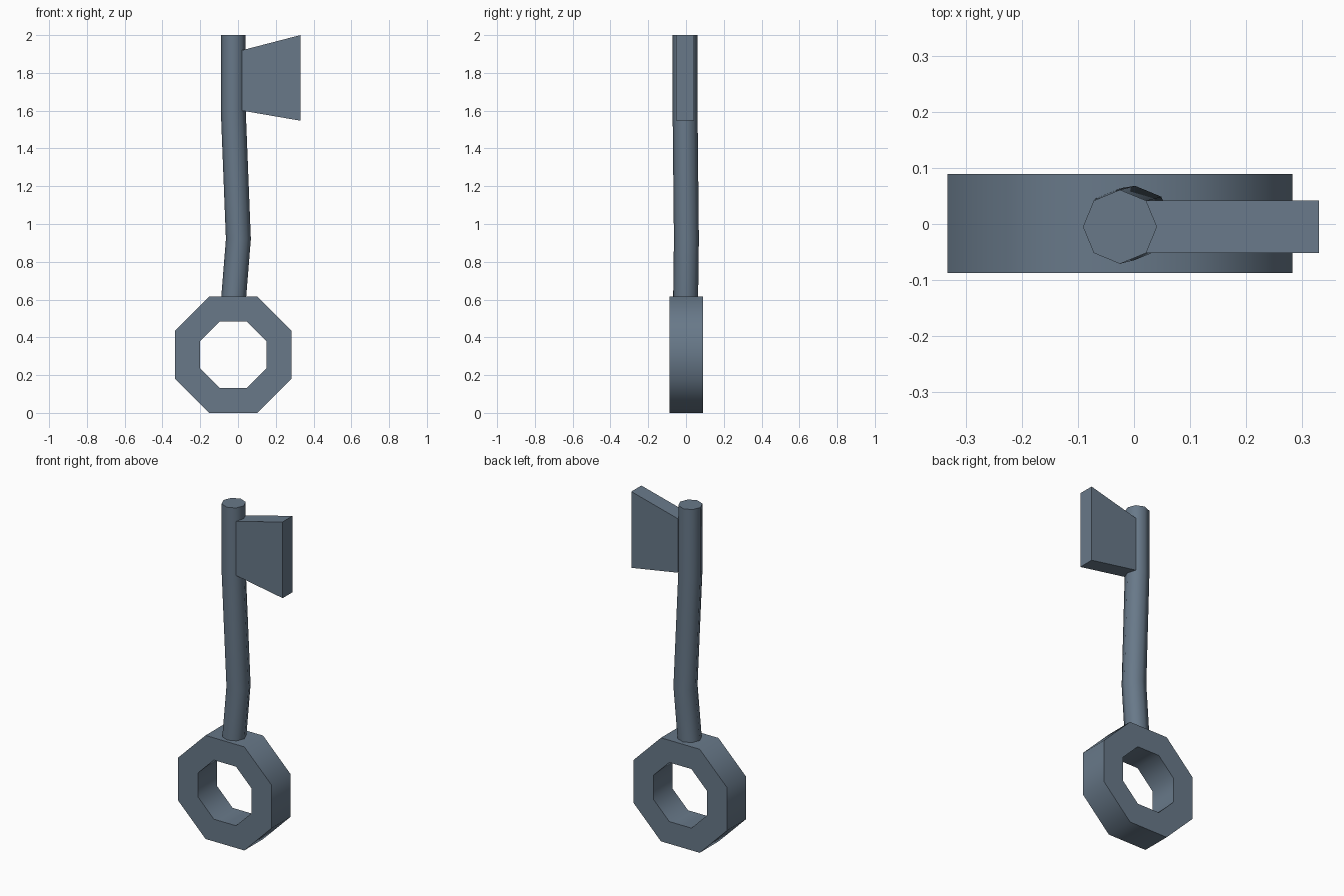
import bpy
from math import sin, cos, pi, radians

if "Cube" in bpy.data.objects:
    bpy.data.objects.remove(bpy.data.objects["Cube"])

SIDES = 8

# Dark blue-grey metal
metal = bpy.data.materials.new("dark_metal")
metal.diffuse_color = (0.138, 0.19, 0.25, 1)
metal.use_nodes = True
metal.node_tree.nodes["Principled BSDF"].inputs["Base Color"].default_value = metal.diffuse_color


def loft(name, rings, closed=False):
    """Skin a list of equal-length rings; closed joins last to first, else caps the ends."""
    n, m = len(rings[0]), len(rings)
    verts = [p for ring in rings for p in ring]
    faces = []
    for i in range(m if closed else m - 1):
        a, b = i * n, (i + 1) % m * n
        faces += [(a + j, a + (j + 1) % n, b + (j + 1) % n, b + j) for j in range(n)]
    if not closed:
        faces += [tuple(reversed(range(n))), tuple(range((m - 1) * n, m * n))]
    mesh = bpy.data.meshes.new(name)
    mesh.from_pydata(verts, [], faces)
    mesh.materials.append(metal)
    obj = bpy.data.objects.new(name, mesh)
    bpy.context.collection.objects.link(obj)
    # consistent outward normals
    bpy.ops.object.select_all(action='DESELECT')
    bpy.context.view_layer.objects.active = obj
    obj.select_set(True)
    bpy.ops.object.mode_set(mode='EDIT')
    bpy.ops.mesh.select_all(action='SELECT')
    bpy.ops.mesh.normals_make_consistent(inside=False)
    bpy.ops.object.mode_set(mode='OBJECT')
    bpy.ops.object.shade_smooth_by_angle(angle=radians(50))
    return obj


def bow_ring(radius, y):
    angles = [(k + 0.5) * 2 * pi / SIDES for k in range(SIDES)]
    return [(-0.025 + radius * cos(a), y, 0.308 + radius * sin(a)) for a in angles]


def shaft_ring(x, y, z, radius=0.066):
    angles = [k * 2 * pi / SIDES for k in range(SIDES)]
    return [(x + radius * cos(a), y + radius * sin(a), z) for a in angles]


# Octagonal ring handle
loft("bow", [bow_ring(0.333, -0.087), bow_ring(0.333, 0.089),
             bow_ring(0.19, 0.089), bow_ring(0.19, -0.087)], closed=True)

# Slightly bent eight-sided shaft
loft("shaft", [shaft_ring(*p) for p in [(-0.023, -0.002, 0.61), (0.002, 0.002, 0.92),
                                        (-0.025, -0.005, 1.6), (-0.025, -0.005, 2.0)]])

# Flared flat bit at the tip
bit_profile = [(0.022, 1.6), (0.33, 1.547), (0.33, 2.0), (0.022, 1.92)]
bit = loft("bit", [[(x, y, z) for x, z in bit_profile] for y in (-0.052, 0.042)])
bit.data.shade_flat()
